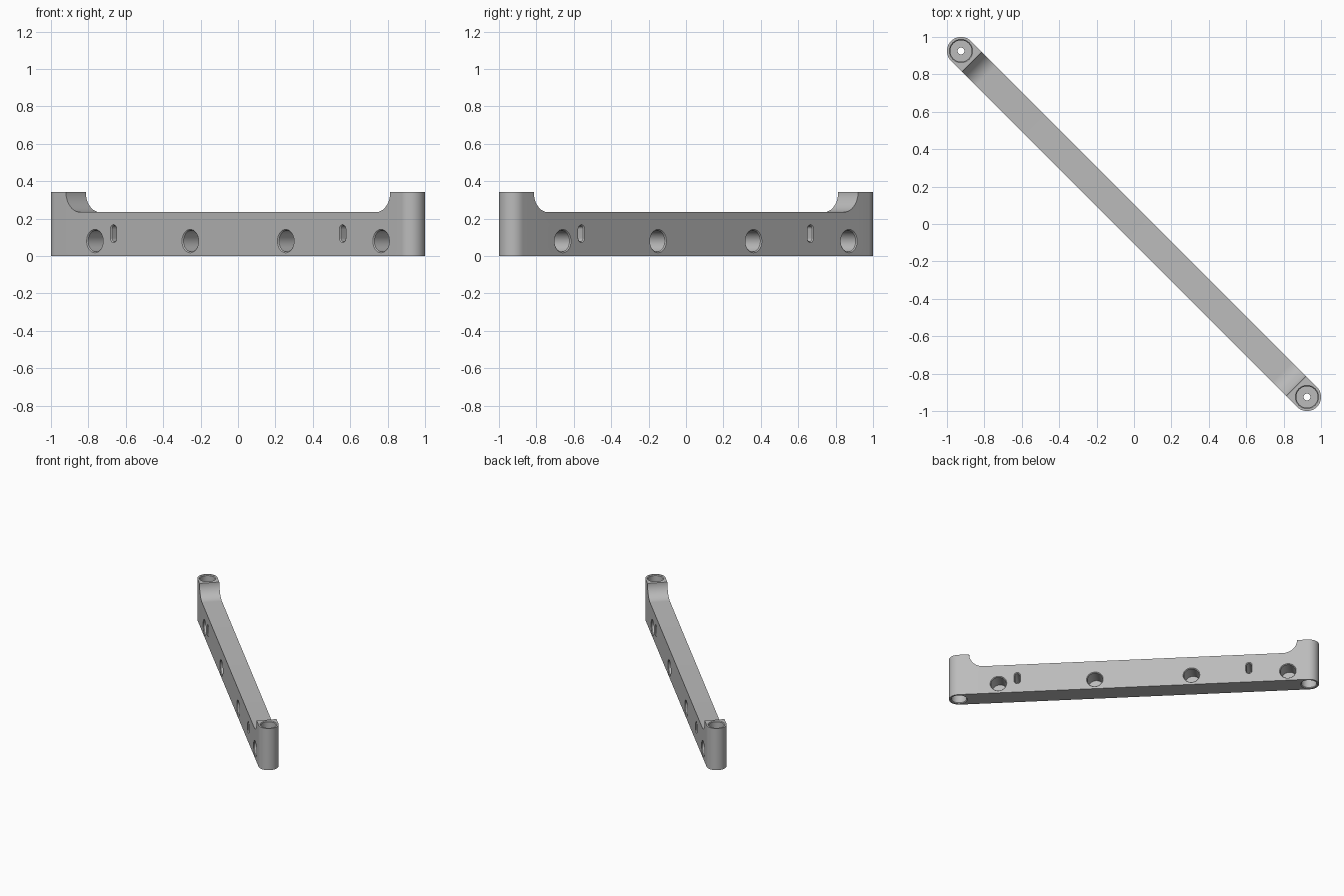
import bpy, bmesh, math
from mathutils import Matrix

HALF_W = 0.075      # half the bar thickness, also the end radius
REACH = 1.308       # end centre distance along the bar
TOP, MID = 0.342, 0.235
FILLET = TOP - MID
OVER = 0.02

cube = bpy.data.objects.get("Cube")
if cube:
    bpy.data.objects.remove(cube, do_unlink=True)

grey = bpy.data.materials.new("plain grey")
grey.use_nodes = True
colour = (0.5, 0.5, 0.5, 1)
grey.diffuse_color = colour
grey.node_tree.nodes["Principled BSDF"].inputs["Base Color"].default_value = colour


def stadium(half, r, n=24):
    """Outline with two round ends; a circle when half is zero."""
    pts = []
    for side in (1, -1):
        for i in range(n + (half > 0)):
            a = math.pi * (i / n - 0.5)
            pts.append((side * (half + r * math.cos(a)), side * r * math.sin(a)))
    return pts


def make_object(name, bm, matrix):
    bmesh.ops.recalc_face_normals(bm, faces=bm.faces)
    bm.transform(matrix)
    mesh = bpy.data.meshes.new(name)
    bm.to_mesh(mesh)
    bm.free()
    mesh.materials.append(grey)
    obj = bpy.data.objects.new(name, mesh)
    bpy.context.collection.objects.link(obj)
    return obj


def loft(name, sections, matrix=Matrix()):
    """Skin a stack of (outline, height) sections and cap both ends."""
    bm = bmesh.new()
    rings = [[bm.verts.new((x, y, z)) for x, y in pts] for pts, z in sections]
    for a, b in zip(rings, rings[1:]):
        for i in range(len(a)):
            j = (i + 1) % len(a)
            bm.faces.new((a[i], a[j], b[j], b[i]))
    bm.faces.new(rings[0])
    bm.faces.new(rings[-1])
    return make_object(name, bm, matrix)


def face_matrix(u, z, side):
    """Place a cutter on a long face: its z points out, its x points up."""
    return Matrix(((0, side, 0, u), (0, 0, side, side * HALF_W),
                   (1, 0, 0, z), (0, 0, 0, 1)))


# Bar with round ends
bar = loft("connecting_bar", [(stadium(REACH, HALF_W), 0), (stadium(REACH, HALF_W), TOP)])
cutters = []

# Lowered middle with a concave fillet at each end
arc = []
for i in range(17):
    a = math.pi / 2 * i / 16
    arc.append((1.226 - FILLET + FILLET * math.sin(a), TOP - FILLET * math.cos(a)))
arc.append((1.226, TOP + OVER))
outline = arc + [(-x, z) for x, z in reversed(arc)]
cutters.append(loft("valley_cutter", [(outline, -0.2), (outline, 0.2)],
                    Matrix.Rotation(math.pi / 2, 4, 'X')))

# Upright end bores: wide pocket above and below, narrow hole between
wide, pocket, narrow = stadium(0, 0.0625), stadium(0, 0.057), stadium(0, 0.018)
end_bore = [(wide, TOP + OVER), (wide, TOP), (pocket, TOP - 0.006), (pocket, 0.22),
            (narrow, 0.22), (narrow, 0.12), (pocket, 0.12), (pocket, 0.006),
            (wide, 0), (wide, -OVER)]
for side in (1, -1):
    cutters.append(loft("end_bore_cutter", end_bore,
                        Matrix.Translation((side * REACH, 0, 0))))

# Blind side sockets, turned half round for the other face
socket = [(wide, OVER), (wide, 0), (pocket, -0.006), (pocket, -0.12)]
for side in (1, -1):
    for u in (-1.157, -0.436, 0.286, 1.007):
        cutters.append(loft("socket_cutter", socket, face_matrix(u * side, 0.08, side)))

# Slim upright slots right through
mouth, slit = stadium(0.024, 0.024), stadium(0.024, 0.018)
slot = [(mouth, OVER), (mouth, 0), (slit, -0.006), (slit, 0.006 - 2 * HALF_W),
        (mouth, -2 * HALF_W), (mouth, -2 * HALF_W - OVER)]
for u in (-0.866, 0.866):
    cutters.append(loft("slot_cutter", slot, face_matrix(u, 0.12, 1)))

# Cut everything, then discard the cutters
bpy.ops.object.select_all(action='DESELECT')
bpy.context.view_layer.objects.active = bar
bar.select_set(True)
for cutter in cutters:
    mod = bar.modifiers.new("cut", 'BOOLEAN')
    mod.operation = 'DIFFERENCE'
    mod.solver = 'EXACT'
    mod.object = cutter
    bpy.ops.object.modifier_apply(modifier=mod.name)
    bpy.data.objects.remove(cutter, do_unlink=True)

# Smooth the round parts and lay the bar along the diagonal
bpy.ops.object.shade_smooth_by_angle(angle=math.radians(30))
bar.rotation_euler.z = -math.pi / 4
